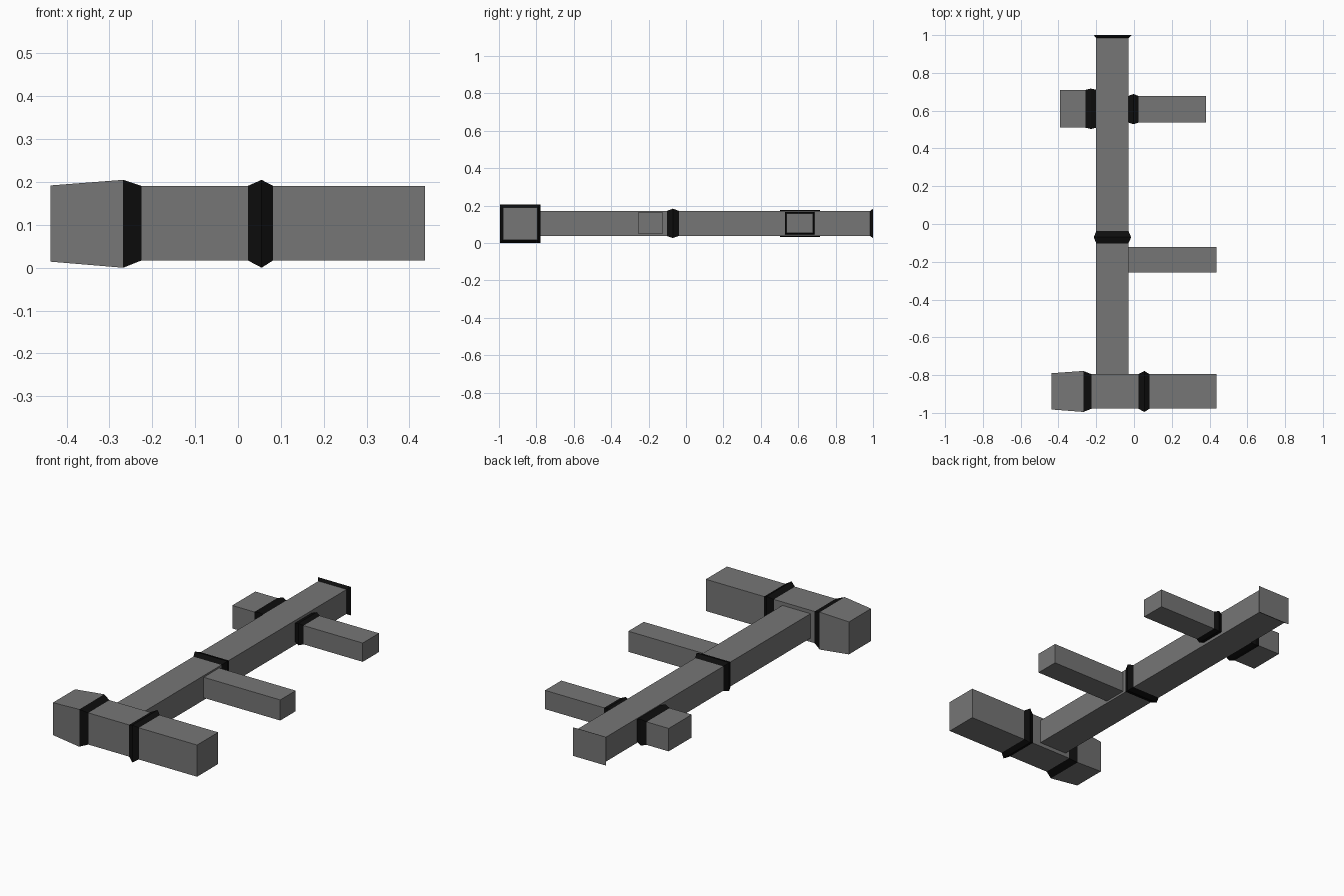
import bpy, bmesh

if "Cube" in bpy.data.objects:
    bpy.data.objects.remove(bpy.data.objects["Cube"])


def material(name, c):
    m = bpy.data.materials.new(name)
    m.diffuse_color = (c, c, c, 1)
    m.use_nodes = True
    m.node_tree.nodes["Principled BSDF"].inputs["Base Color"].default_value = m.diffuse_color
    return m


GREY = material("duct grey", 0.18)
BLACK = material("joint black", 0.004)


def duct(name, axis, sections, black=()):
    """Loft rectangles (pos, side_min, side_max, z_min, z_max) along x or y.
    Spans listed in 'black' get the joint colour."""
    bm = bmesh.new()
    rings = []
    for p, a, b, lo, hi in sections:
        pts = [(a, lo), (b, lo), (b, hi), (a, hi)]
        rings.append([bm.verts.new((p, s, z) if axis == 'x' else (s, p, z)) for s, z in pts])
    bm.faces.new(rings[0])
    bm.faces.new(rings[-1])
    for i in range(len(rings) - 1):
        for k in range(4):
            j = (k + 1) % 4
            f = bm.faces.new((rings[i][k], rings[i][j], rings[i + 1][j], rings[i + 1][k]))
            f.material_index = int(i in black)
    bmesh.ops.recalc_face_normals(bm, faces=bm.faces)
    me = bpy.data.meshes.new(name)
    bm.to_mesh(me)
    bm.free()
    me.materials.append(GREY)
    me.materials.append(BLACK)
    bpy.context.collection.objects.link(bpy.data.objects.new(name, me))


# Wide front duct: flared left end, joint collars, straight right end
small = (-0.978, -0.795, 0.017, 0.191)
peak = (-0.995, -0.778, 0.0, 0.205)
duct("front_duct", 'x', [
    (-0.437, -0.982, -0.79, 0.014, 0.192),
    (-0.268, *peak), (-0.225, *small), (0.023, *small),
    (0.055, *peak), (0.082, *small), (0.436, *small)], black=(1, 3, 4))

# Long main duct with middle collar and flared back end
m = (-0.2, -0.029, 0.038, 0.172)
duct("main_duct", 'y', [
    (-0.8, *m), (-0.102, *m), (-0.07, -0.213, -0.015, 0.027, 0.184),
    (-0.038, *m), (0.984, *m), (1.0, -0.213, -0.013, 0.027, 0.184)],
    black=(1, 2, 4))

# Plain right branch
duct("middle_branch", 'x', [(-0.03, -0.256, -0.122, 0.05, 0.163),
                            (0.436, -0.256, -0.122, 0.05, 0.163)])

# Back right branch with collar
b = (0.537, 0.678, 0.055, 0.158)
duct("back_right_branch", 'x', [
    (-0.03, *b), (-0.003, 0.528, 0.688, 0.046, 0.167),
    (0.023, *b), (0.382, *b)], black=(0, 1))

# Back left stub with collar
s = (0.51, 0.71, 0.042, 0.168)
duct("back_left_stub", 'x', [
    (-0.392, *s), (-0.258, *s), (-0.228, 0.503, 0.717, 0.033, 0.177),
    (-0.199, *s)], black=(1, 2))
